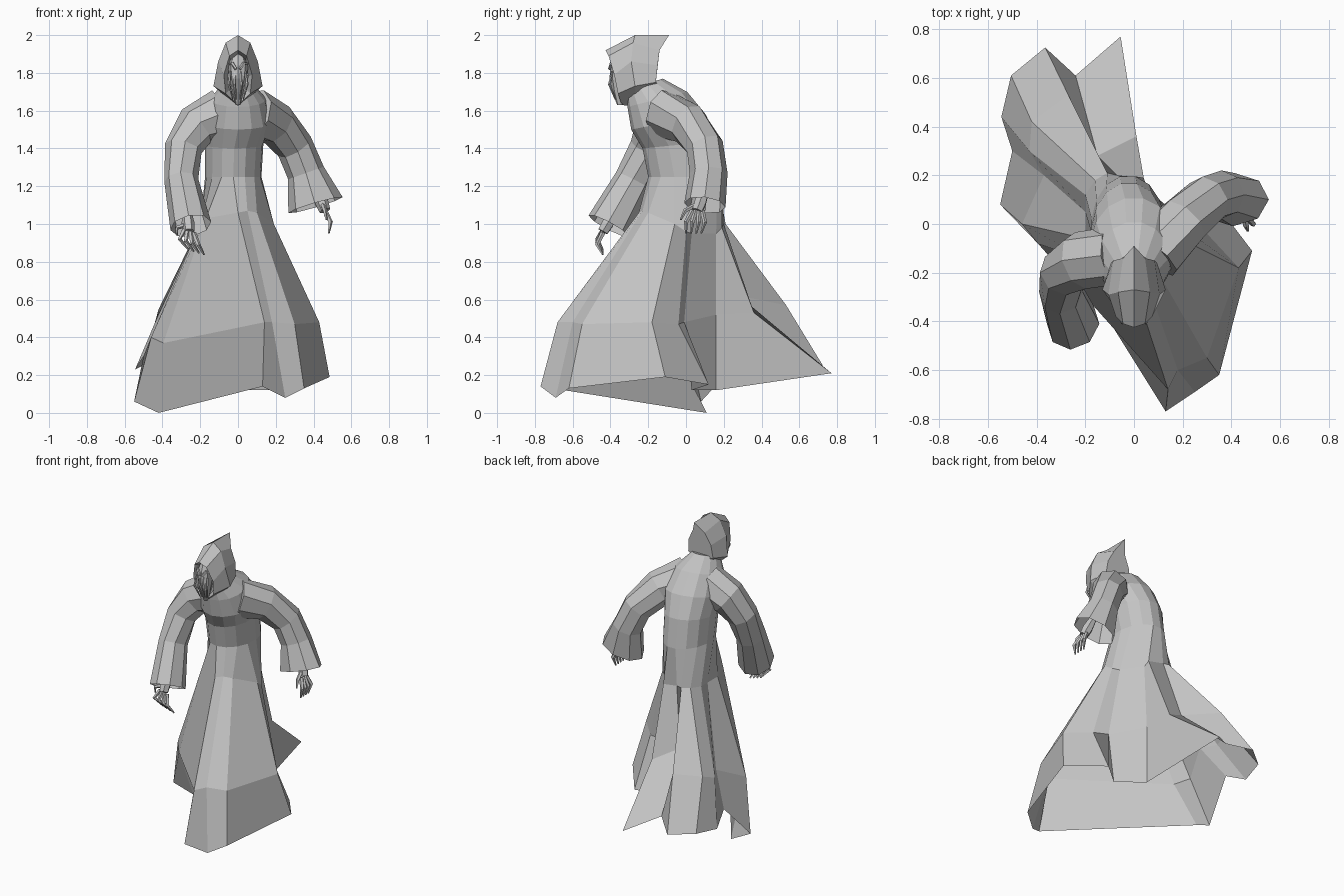
import bpy
import bmesh
import math
from mathutils import Vector

default_cube = bpy.data.objects.get("Cube")
if default_cube:
    bpy.data.objects.remove(default_cube, do_unlink=True)

# One plain grey for the whole figure
grey = bpy.data.materials.new("plain_grey")
grey.use_nodes = True
grey_colour = (0.55, 0.55, 0.55, 1)
grey.diffuse_color = grey_colour
grey.node_tree.nodes["Principled BSDF"].inputs["Base Color"].default_value = grey_colour


def loft(name, rings, cap_start=False, cap_end=False):
    """Skin a sequence of closed rings that share one vertex count."""
    bm = bmesh.new()
    rows = [[bm.verts.new(point) for point in ring] for ring in rings]
    count = len(rows[0])
    for lower, upper in zip(rows, rows[1:]):
        for i in range(count):
            j = (i + 1) % count
            bm.faces.new((lower[i], lower[j], upper[j], upper[i]))
    if cap_start:
        bm.faces.new(rows[0])
    if cap_end:
        bm.faces.new(rows[-1])
    bmesh.ops.recalc_face_normals(bm, faces=bm.faces)
    mesh = bpy.data.meshes.new(name)
    bm.to_mesh(mesh)
    bm.free()
    mesh.materials.append(grey)
    part = bpy.data.objects.new(name, mesh)
    bpy.context.collection.objects.link(part)
    return part


def level_oval(center_x, center_y, height, radius_x, radius_y, slope, count):
    """Near-horizontal oval that rises towards the back by the slope."""
    ring = []
    for i in range(count):
        angle = math.tau * i / count - math.pi / 2
        rise = radius_y * math.sin(angle)
        ring.append((center_x + radius_x * math.cos(angle), center_y + rise, height + slope * rise))
    return ring


def limb(name, path, radii, sides, cap_start=True, cap_end=True):
    """Faceted tube along a path, with a pair of radii at each point."""
    path = [Vector(point) for point in path]
    rings = []
    for k, center in enumerate(path):
        before = path[max(k - 1, 0)]
        after = path[min(k + 1, len(path) - 1)]
        axis = (after - before).normalized()
        across = axis.cross(Vector((0, 1, 0))).normalized()
        along = across.cross(axis)
        wide, deep = radii[k]
        ring = []
        for i in range(sides):
            angle = math.tau * i / sides
            ring.append(center + across * wide * math.cos(angle) + along * deep * math.sin(angle))
        rings.append(ring)
    return loft(name, rings, cap_start, cap_end)


# Robe: pleated, wind-blown skirt rising into a stooped torso
hem = [
    (.13, -.77, .14), (.25, -.69, .08), (.35, -.62, .13), (.485, -.11, .19), (.31, .12, .15),
    (.19, .03, .12), (.03, .16, .12), (-.055, .77, .21), (-.24, .61, .3), (-.365, .725, .25),
    (-.505, .61, .25), (-.545, .44, .23), (-.5, .3, .3), (-.55, .08, .06), (-.42, .11, 0),
]
knee = [
    (.14, -.68, .48), (.18, -.6, .48), (.3, -.55, .47), (.43, -.18, .48), (.3, -.04, .47),
    (.2, -.01, .48), (.03, .16, .52), (.01, .36, .53), (-.15, .28, .62), (-.27, .53, .57),
    (-.42, .42, .55), (-.43, .3, .5), (-.37, .2, .5), (-.46, 0, .4), (-.395, -.08, .37),
]
hip = [
    (0, -.25, 1.06), (.05, -.23, 1.07), (.1, -.2, 1.06), (.19, -.06, 1), (.18, 0, .96),
    (.14, .03, .95), (.05, .16, .95), (.04, .19, .98), (-.07, .2, 1), (-.11, .21, 1),
    (-.16, .18, 1), (-.2, .12, 1), (-.2, .05, 1), (-.2, -.06, 1), (-.17, -.16, 1.03),
]
pleats = len(hem)
waist = level_oval(-.025, 0, 1.25, .15, .2, 0, pleats)
ribs = level_oval(-.02, -.03, 1.42, .155, .2, .1, pleats)
chest = level_oval(0, -.09, 1.54, .18, .2, .2, pleats)
shoulders = level_oval(0, -.15, 1.66, .15, .16, .25, pleats)
neck = level_oval(0, -.22, 1.74, .08, .1, .3, pleats)
loft("robe", [hem, knee, hip, waist, ribs, chest, shoulders, neck], cap_end=True)

# Sleeves: one swept back and out, the other reaching forward
limb("left_sleeve",
     [(.08, -.13, 1.585), (.2, .01, 1.53), (.3, .1, 1.41), (.36, .12, 1.27), (.41, .1, 1.1)],
     [(.135, .12), (.115, .11), (.1, .1), (.1, .1), (.15, .11)], sides=8, cap_end=False)
limb("right_sleeve",
     [(-.08, -.13, 1.585), (-.22, -.15, 1.52), (-.29, -.2, 1.4), (-.3, -.28, 1.23), (-.25, -.41, .99)],
     [(.135, .12), (.115, .12), (.1, .1), (.09, .1), (.11, .12)], sides=8, cap_end=False)


def hand(side, wrist, knuckles, tips, spread, bulge):
    """Bony hand: a palm, four curled fingers and a thumb."""
    wrist, knuckles, tips = Vector(wrist), Vector(knuckles), Vector(tips)
    spread, bulge = Vector(spread), Vector(bulge)
    palm = wrist.lerp(knuckles, .6)
    limb(side + "_palm", [wrist, palm, knuckles], [(.025, .025), (.035, .035), (.03, .03)], sides=6)
    taper = [(.014, .014), (.012, .012), (.005, .005)]
    for i in range(4):
        offset = spread * (i - 1.5) / 1.5
        root = knuckles + offset * .5
        middle = knuckles.lerp(tips, .5) + offset + bulge
        limb(f"{side}_finger_{i + 1}", [root, middle, tips + offset * .8], taper, sides=5)
    thumb_tip = knuckles.lerp(tips, .4) + spread * 1.6
    limb(side + "_thumb", [palm, knuckles + spread * 1.3, thumb_tip], taper, sides=5)


hand("left", (.42, .1, 1.18), (.46, .06, 1.07), (.48, .04, .95), (0, -.05, 0), (.02, 0, 0))
hand("right", (-.27, -.38, 1.06), (-.26, -.44, .96), (-.22, -.44, .85), (-.05, 0, .015), (-.02, -.03, 0))


def mirrored(half):
    """Close a right-hand half profile whose ends lie on the centre plane."""
    return half + [(-x, y, z) for x, y, z in reversed(half[1:-1])]


# Hood: recessed lining, rim, crown and swept-back point
lining = mirrored([(0, -.33, 1.88), (.04, -.33, 1.85), (.055, -.32, 1.78), (.045, -.31, 1.71), (0, -.3, 1.66)])
rim = mirrored([(0, -.425, 1.92), (.045, -.41, 1.89), (.075, -.38, 1.79), (.065, -.36, 1.69), (0, -.34, 1.63)])
crown = mirrored([(0, -.27, 2), (.065, -.28, 1.96), (.105, -.29, 1.86), (.13, -.27, 1.73), (0, -.26, 1.62)])
peak = mirrored([(0, -.09, 2), (.045, -.14, 1.92), (.085, -.15, 1.84), (.095, -.16, 1.75), (0, -.12, 1.72)])
loft("hood", [lining, rim, crown, peak], cap_start=True, cap_end=True)

# Face: narrow skull mask tapering to a long chin
mask_levels = [(1.9, .03, .03), (1.84, .055, .05), (1.77, .045, .055), (1.7, .03, .04), (1.63, .012, .015)]
mask = [level_oval(0, -.35, height, wide, deep, 0, 8) for height, wide, deep in mask_levels]
loft("face_mask", mask, cap_start=True, cap_end=True)

# Brow ridges and hanging strands on the mask
for side, sign in (("left", 1), ("right", -1)):
    limb(side + "_brow", [(sign * .01, -.405, 1.82), (sign * .03, -.395, 1.85), (sign * .055, -.36, 1.85)],
         [(.008, .008), (.01, .01), (.005, .005)], sides=5)
    for n, reach in enumerate((.015, .04)):
        limb(f"{side}_strand_{n + 1}",
             [(sign * reach, -.39, 1.81), (sign * reach * 1.2, -.405, 1.74), (sign * reach * .7, -.375, 1.66)],
             [(.006, .006), (.008, .008), (.003, .003)], sides=5)
